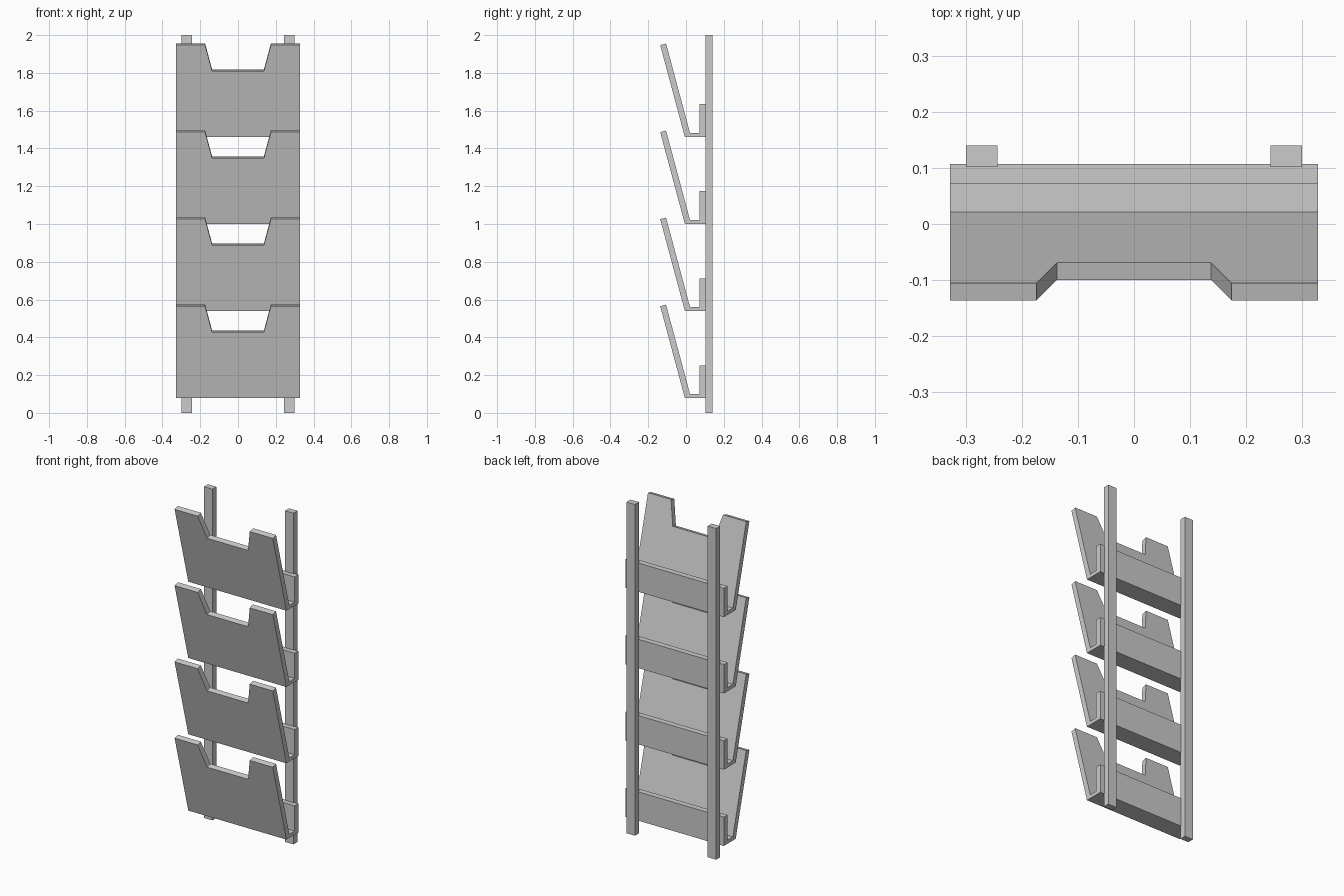
import bpy
import bmesh
from math import radians, sin, cos, tan
from mathutils import Vector

default = bpy.data.objects.get("Cube")
if default:
    bpy.data.objects.remove(default, do_unlink=True)

grey = bpy.data.materials.new("plain grey")
grey.use_nodes = True
colour = (0.6, 0.6, 0.6, 1)
grey.diffuse_color = colour
grey.node_tree.nodes["Principled BSDF"].inputs["Base Color"].default_value = colour


def finish(name, bm):
    bmesh.ops.recalc_face_normals(bm, faces=bm.faces)
    mesh = bpy.data.meshes.new(name)
    bm.to_mesh(mesh)
    bm.free()
    mesh.materials.append(grey)
    obj = bpy.data.objects.new(name, mesh)
    bpy.context.collection.objects.link(obj)
    return obj


# Upright posts
POST_X, POST_Y, POST_W, POST_D = 0.271, 0.121, 0.056, 0.038
for side, sign in (("left", 1), ("right", -1)):
    bm = bmesh.new()
    bmesh.ops.create_cube(bm, size=1)
    bmesh.ops.scale(bm, vec=(POST_W, POST_D, 2), verts=bm.verts)
    bmesh.ops.translate(bm, vec=(sign * POST_X, POST_Y, 1), verts=bm.verts)
    finish(side + "_post", bm)

# Tray cross-section: back lip, floor and leaning front panel
LEAN = radians(15)
BASE, FLOOR, LIP = 0.078, 0.1, 0.252
THICK = 0.032
FOOT_Y = -0.006


def section(front_top):
    """Closed y, z outline whose front panel reaches front_top."""
    outer = Vector((FOOT_Y - (front_top - BASE) * tan(LEAN), front_top))
    inner = outer + Vector((cos(LEAN), sin(LEAN))) * THICK
    inner_foot = inner.y - FLOOR
    return [(FOOT_Y, BASE), (0.107, BASE), (0.107, LIP), (0.072, LIP),
            (0.072, FLOOR), (inner.x + inner_foot * tan(LEAN), FLOOR),
            tuple(inner), tuple(outer)]


# Sections along the width; the front drops in the middle to form the notch
HIGH, LOW = 0.565, 0.427
half = [(0.328, HIGH), (0.174, HIGH), (0.137, LOW)]
stations = [(-x, top) for x, top in half] + half[::-1]


def make_tray(name, lift):
    bm = bmesh.new()
    rings = [[bm.verts.new((x, y, z + lift)) for y, z in section(top)]
             for x, top in stations]
    for a, b in zip(rings, rings[1:]):
        for i in range(len(a)):
            j = (i + 1) % len(a)
            bm.faces.new((a[i], a[j], b[j], b[i]))
    bm.faces.new(rings[0])
    bm.faces.new(rings[-1])
    # Merge the flat strips into whole panels
    bmesh.ops.dissolve_limit(bm, angle_limit=radians(1),
                             verts=bm.verts, edges=bm.edges)
    return finish(name, bm)


for level in range(4):
    make_tray(f"tray_{level + 1}", level * 0.4607)
